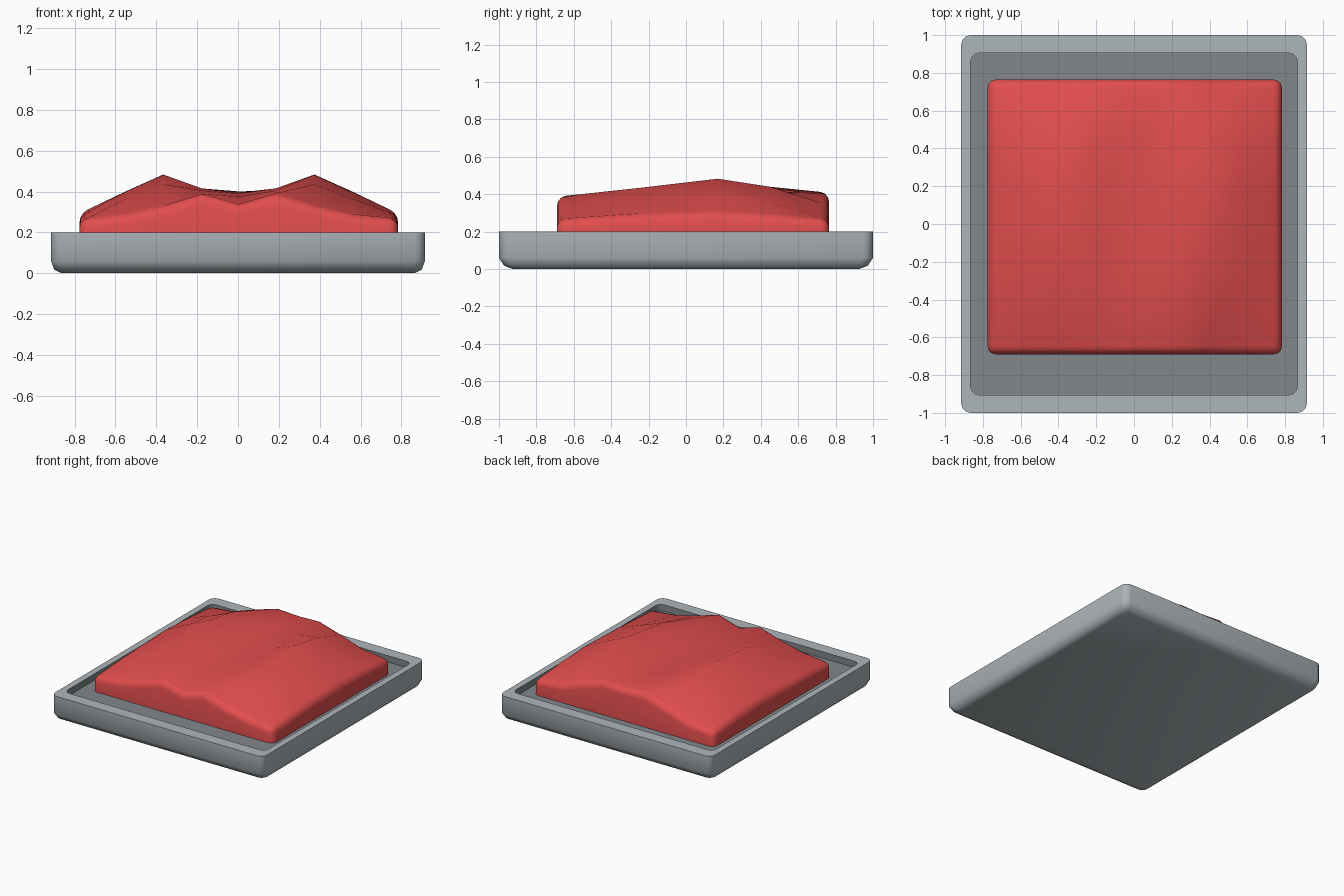
import bpy, bmesh, math

if "Cube" in bpy.data.objects:
    bpy.data.objects.remove(bpy.data.objects["Cube"])


def material(name, rgb):
    m = bpy.data.materials.new(name)
    m.diffuse_color = (*rgb, 1)
    m.use_nodes = True
    m.node_tree.nodes["Principled BSDF"].inputs["Base Color"].default_value = m.diffuse_color
    return m


light_grey = material("light grey", (0.42, 0.465, 0.485))
dark_grey = material("dark grey", (0.225, 0.243, 0.255))
red = material("red", (0.76, 0.075, 0.075))


def finish(bm, name, mats, angle):
    bmesh.ops.recalc_face_normals(bm, faces=bm.faces)
    me = bpy.data.meshes.new(name)
    bm.to_mesh(me)
    bm.free()
    ob = bpy.data.objects.new(name, me)
    bpy.context.collection.objects.link(ob)
    for m in mats:
        me.materials.append(m)
    bpy.ops.object.select_all(action='DESELECT')
    ob.select_set(True)
    bpy.context.view_layer.objects.active = ob
    bpy.ops.object.shade_smooth_by_angle(angle=math.radians(angle))
    return ob


def ring(bm, hx, hy, r, z, n=3):
    """Rounded rectangle loop of vertices."""
    vs = []
    for k, (sx, sy) in enumerate(((1, 1), (-1, 1), (-1, -1), (1, -1))):
        for i in range(n + 1):
            a = math.pi / 2 * (k + i / n)
            vs.append(bm.verts.new((sx * (hx - r) + r * math.cos(a),
                                    sy * (hy - r) + r * math.sin(a), z)))
    return vs


# Tray: stacked rounded outlines from the base over the rim to the sunken floor
bm = bmesh.new()
outlines = [(0.865, 0.925, 0.03, 0.0), (0.9, 0.972, 0.045, 0.018),
            (0.915, 1.0, 0.05, 0.06), (0.915, 1.0, 0.05, 0.2),
            (0.865, 0.905, 0.045, 0.2), (0.865, 0.905, 0.045, 0.15)]
rings = [ring(bm, *o) for o in outlines]
bm.faces.new(rings[0][::-1])
for j, (a, b) in enumerate(zip(rings, rings[1:])):
    for i in range(len(a)):
        k = (i + 1) % len(a)
        f = bm.faces.new((a[i], a[k], b[k], b[i]))
        f.material_index = 1 if j == 4 else 0
bm.faces.new(rings[-1]).material_index = 1
finish(bm, "tray", [light_grey, dark_grey], 50)

# Cushion: half-width height profiles (edge to centre) for each row, mirrored in x
half_x = [0.78, 0.555, 0.37, 0.18, 0.0]
rows = [(-0.69, (0.265, 0.285, 0.325, 0.385, 0.335)),
        (-0.24, (0.285, 0.365, 0.435, 0.405, 0.375)),
        (0.17, (0.295, 0.40, 0.483, 0.415, 0.39)),
        (0.45, (0.285, 0.36, 0.44, 0.415, 0.395)),
        (0.765, (0.265, 0.285, 0.345, 0.405, 0.40))]
xs = [-x for x in half_x] + half_x[-2::-1]
bm = bmesh.new()
grid = []
for y, h in rows:
    hs = list(h) + list(h[-2::-1])
    grid.append([bm.verts.new((x + 0.004, y, z)) for x, z in zip(xs, hs)])
for a, b in zip(grid, grid[1:]):
    for i in range(len(a) - 1):
        bm.faces.new((a[i], a[i + 1], b[i + 1], b[i]))

# Side walls down to the tray floor
rim = [e for e in bm.edges if e.is_boundary]
walls = bmesh.ops.extrude_edge_only(bm, edges=rim)["geom"]
for v in walls:
    if isinstance(v, bmesh.types.BMVert):
        v.co.z = 0.148
bmesh.ops.contextual_create(bm, geom=[e for e in bm.edges if e.is_boundary])
bmesh.ops.recalc_face_normals(bm, faces=bm.faces)

# Rounded rim and upright corners
corners = [e for e in bm.edges
           if abs(e.verts[0].co.z - e.verts[1].co.z) > 0.05
           and (e.verts[0].co.xy - e.verts[1].co.xy).length < 1e-4
           and abs(e.verts[0].co.x) > 0.7
           and (e.verts[0].co.y < -0.68 or e.verts[0].co.y > 0.76)]
bmesh.ops.bevel(bm, geom=list(set(rim + corners)), offset=0.045, segments=3,
                profile=0.5, affect='EDGES', clamp_overlap=True)
finish(bm, "cushion", [red], 60)
